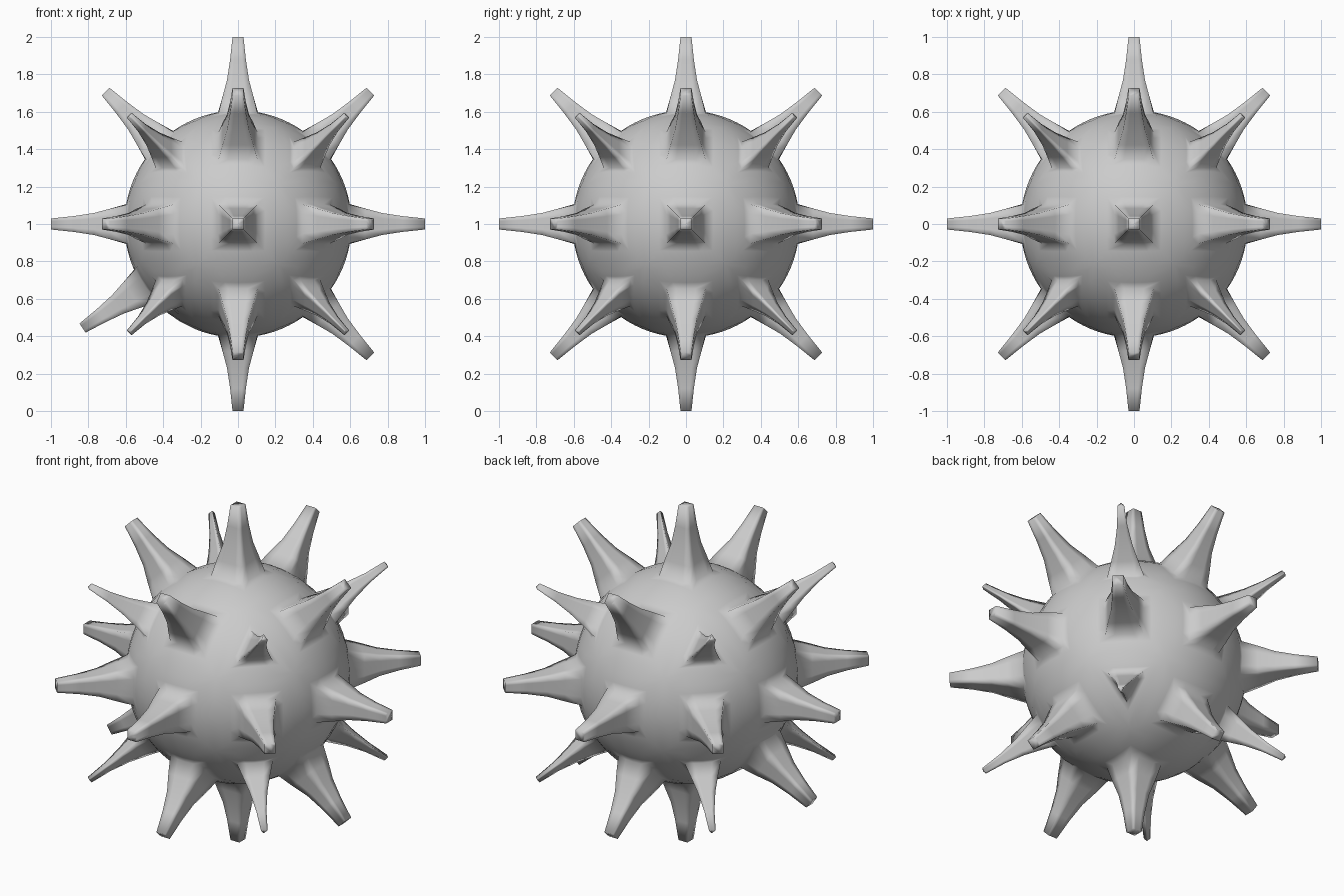
import bpy, bmesh, math
from mathutils import Vector, Matrix
from itertools import product

if "Cube" in bpy.data.objects:
    bpy.data.objects.remove(bpy.data.objects["Cube"])

R = 0.607            # body radius
N = 4                # segments along each patch edge
BASE = 0.43          # spike base size relative to its patch
BODY_ROWS = (1.0, 0.8, 0.6, BASE)
# spike rings: distance from centre, width of square and triangular spikes relative to base
SPIKE_ROWS = ((0.68, 0.79, 0.74), (0.77, 0.56, 0.48), (0.88, 0.40, 0.28), (1.0, 0.28, 0.18))

# 26-sided base solid: 6 + 12 square patches and 8 triangular ones
k = 1 + math.sqrt(2)
points = []
for s in product((-1, 1), repeat=3):
    for axis in range(3):
        p = Vector(s)
        p[axis] *= k
        points.append(p.normalized() * R)
patches = []
for d in product((-1, 0, 1), repeat=3):
    d = Vector(d)
    if d.length == 0:
        continue
    n = d.normalized()
    top = max(p.dot(n) for p in points)
    corners = [p for p in points if p.dot(n) > top - 1e-4]
    c = sum(corners, Vector()) / len(corners)
    u = (corners[0] - c).normalized()
    v = n.cross(u)
    corners.sort(key=lambda p: math.atan2((p - c).dot(v), (p - c).dot(u)))
    patches.append((d, n, c, corners))

bm = bmesh.new()
for d, n, c, corners in patches:
    m = len(corners)
    outline = [corners[i].lerp(corners[(i + 1) % m], j / N) for i in range(m) for j in range(N)]
    # one spike leans sideways out of the regular pattern
    lean = math.radians(11.2) if d == Vector((-1, 0, -1)) else 0.0
    rings = []
    for s in BODY_ROWS:
        turn = Matrix.Rotation(lean * (1 - s) / (1 - BASE), 3, 'Y')
        rings.append([turn @ ((c + (p - c) * s).normalized() * R) for p in outline])
    turn = Matrix.Rotation(lean, 3, 'Y')
    grow = BASE * R / (c + (corners[0] - c) * BASE).length
    for r, quad, tri in SPIKE_ROWS:
        w = (quad if m == 4 else tri) * grow
        rings.append([turn @ (n * r + (p - c) * w) for p in outline])
    rings = [[bm.verts.new(p) for p in ring] for ring in rings]
    for a, b in zip(rings, rings[1:]):
        for i in range(len(a)):
            j = (i + 1) % len(a)
            bm.faces.new((a[i], a[j], b[j], b[i]))
    bm.faces.new(rings[-1])      # flat spike tip

bmesh.ops.remove_doubles(bm, verts=bm.verts, dist=0.0005)
bmesh.ops.recalc_face_normals(bm, faces=bm.faces)
bmesh.ops.translate(bm, verts=bm.verts, vec=(0, 0, 1))
for f in bm.faces:
    f.smooth = True
mesh = bpy.data.meshes.new("spiked_ball")
bm.to_mesh(mesh)
bm.free()
ball = bpy.data.objects.new("spiked_ball", mesh)
bpy.context.collection.objects.link(ball)
